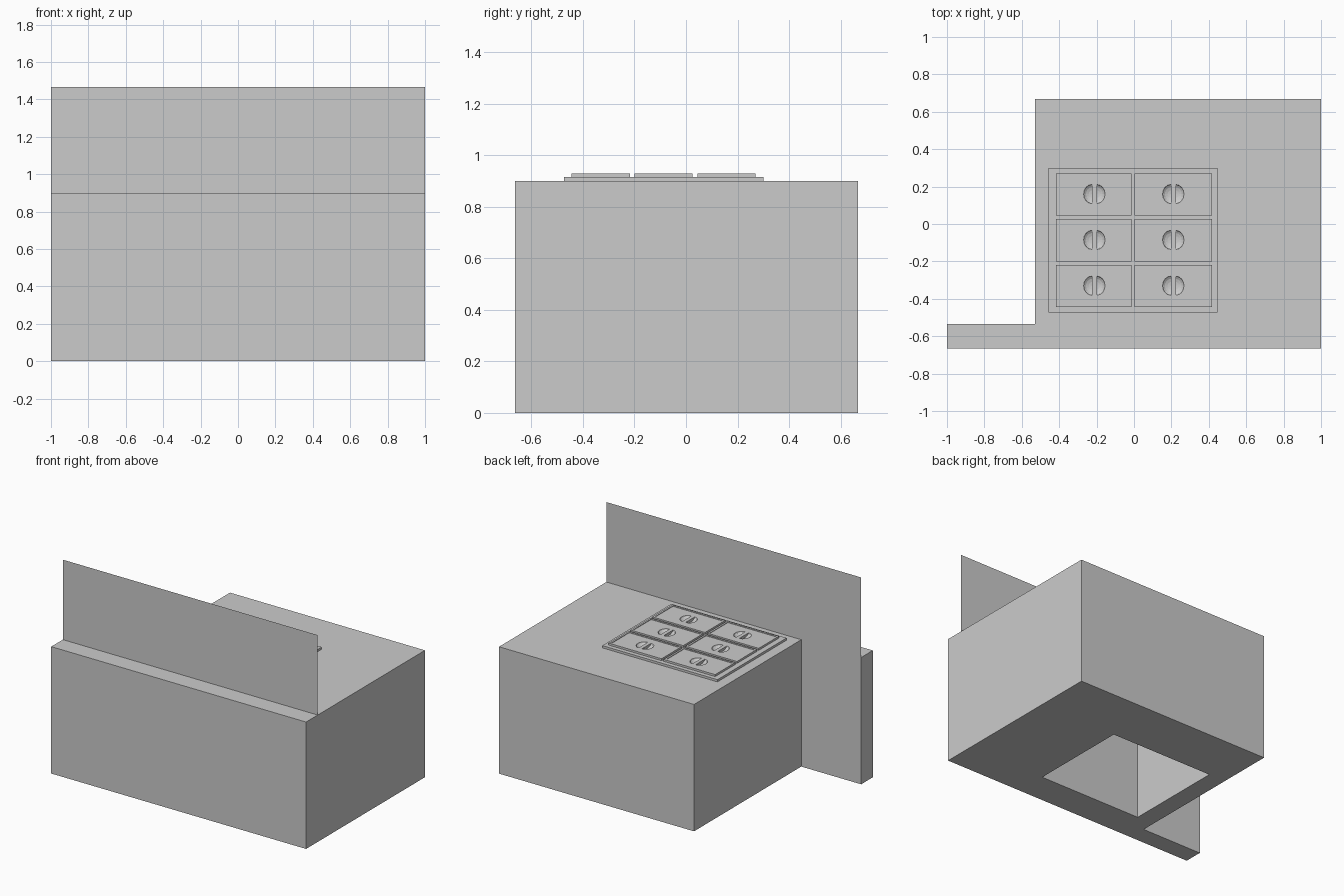
import bpy, bmesh, math
from mathutils import Matrix, Vector

if "Cube" in bpy.data.objects:
    bpy.data.objects.remove(bpy.data.objects["Cube"])


def make_object(name, bm):
    bmesh.ops.recalc_face_normals(bm, faces=bm.faces)
    mesh = bpy.data.meshes.new(name)
    bm.to_mesh(mesh)
    bm.free()
    obj = bpy.data.objects.new(name, mesh)
    bpy.context.collection.objects.link(obj)
    return obj


def add_box(bm, x0, x1, y0, y1, z0, z1):
    centre = Vector(((x0 + x1) / 2, (y0 + y1) / 2, (z0 + z1) / 2))
    size = Matrix.Diagonal((x1 - x0, y1 - y0, z1 - z0, 1))
    return bmesh.ops.create_cube(bm, size=1, matrix=Matrix.Translation(centre) @ size)["verts"]


def cut(obj, cutter):
    mod = obj.modifiers.new("cut", 'BOOLEAN')
    mod.operation = 'DIFFERENCE'
    mod.solver = 'EXACT'
    mod.object = cutter
    dg = bpy.context.evaluated_depsgraph_get()
    mesh = bpy.data.meshes.new_from_object(obj.evaluated_get(dg))
    obj.modifiers.clear()
    obj.data = mesh


# Floor block: L-shaped outline extruded upward
outline = [(-1, -0.665), (1, -0.665), (1, 0.667), (-0.53, 0.667), (-0.53, -0.535), (-1, -0.535)]
bm = bmesh.new()
face = bm.faces.new([bm.verts.new((x, y, 0)) for x, y in outline])
ext = bmesh.ops.extrude_face_region(bm, geom=[face])
bmesh.ops.translate(bm, vec=(0, 0, 0.9),
                    verts=[v for v in ext["geom"] if isinstance(v, bmesh.types.BMVert)])
block = make_object("floor_block", bm)

# Shaft running through the block under the hatch
bm = bmesh.new()
add_box(bm, -0.4, 0.4, -0.44, 0.275, -0.1, 1.0)
shaft = make_object("shaft_cutter", bm)
cut(block, shaft)

# Thin wall sheet standing on the block
bm = bmesh.new()
bm.faces.new([bm.verts.new(p) for p in
              ((-1, -0.535, 0.9), (1, -0.535, 0.9), (1, -0.535, 1.467), (-1, -0.535, 1.467))])
make_object("wall_sheet", bm)

# Hatch base plate
bm = bmesh.new()
add_box(bm, -0.457, 0.447, -0.474, 0.3, 0.9, 0.916)
plate = make_object("hatch_plate", bm)

# Six raised panels with a slightly sunken field
columns = [(-0.418, -0.013), (0.003, 0.418)]
rows = [(-0.445, -0.218), (-0.2, 0.026), (0.045, 0.27)]
bm = bmesh.new()
for x0, x1 in columns:
    for y0, y1 in rows:
        verts = add_box(bm, x0, x1, y0, y1, 0.916, 0.93)
        top = max({f for v in verts for f in v.link_faces},
                  key=lambda f: f.calc_center_median().z)
        bmesh.ops.inset_region(bm, faces=[top], thickness=0.019)
        ext = bmesh.ops.extrude_discrete_faces(bm, faces=[top])["faces"][0]
        bmesh.ops.translate(bm, verts=ext.verts, vec=(0, 0, -0.004))
bmesh.ops.remove_doubles(bm, verts=bm.verts, dist=1e-6)
panels = make_object("hatch_panels", bm)

# Pairs of half-round finger pulls: half bowls either side of a bar
bm = bmesh.new()
for cx in (-0.212, 0.21):
    for cy in (0.16, -0.085, -0.33):
        for side in (-1, 1):
            half = bmesh.new()
            bmesh.ops.create_uvsphere(half, u_segments=16, v_segments=8, radius=1)
            bmesh.ops.bisect_plane(half, geom=half.verts[:] + half.edges[:] + half.faces[:],
                                   plane_co=(0.02, 0, 0), plane_no=(side, 0, 0),
                                   clear_inner=True)
            bmesh.ops.holes_fill(half, edges=[e for e in half.edges if e.is_boundary])
            half.transform(Matrix.Translation((cx + side * 0.013, cy, 0.9275))
                           @ Matrix.Diagonal((0.045, 0.052, 0.022, 1)))
            bmesh.ops.recalc_face_normals(half, faces=half.faces)
            tmp = bpy.data.meshes.new("tmp")
            half.to_mesh(tmp)
            half.free()
            bm.from_mesh(tmp)
            bpy.data.meshes.remove(tmp)
pulls = make_object("finger_pull_cutter", bm)
cut(plate, pulls)
cut(panels, pulls)

for helper in (shaft, pulls):
    bpy.data.objects.remove(helper)
